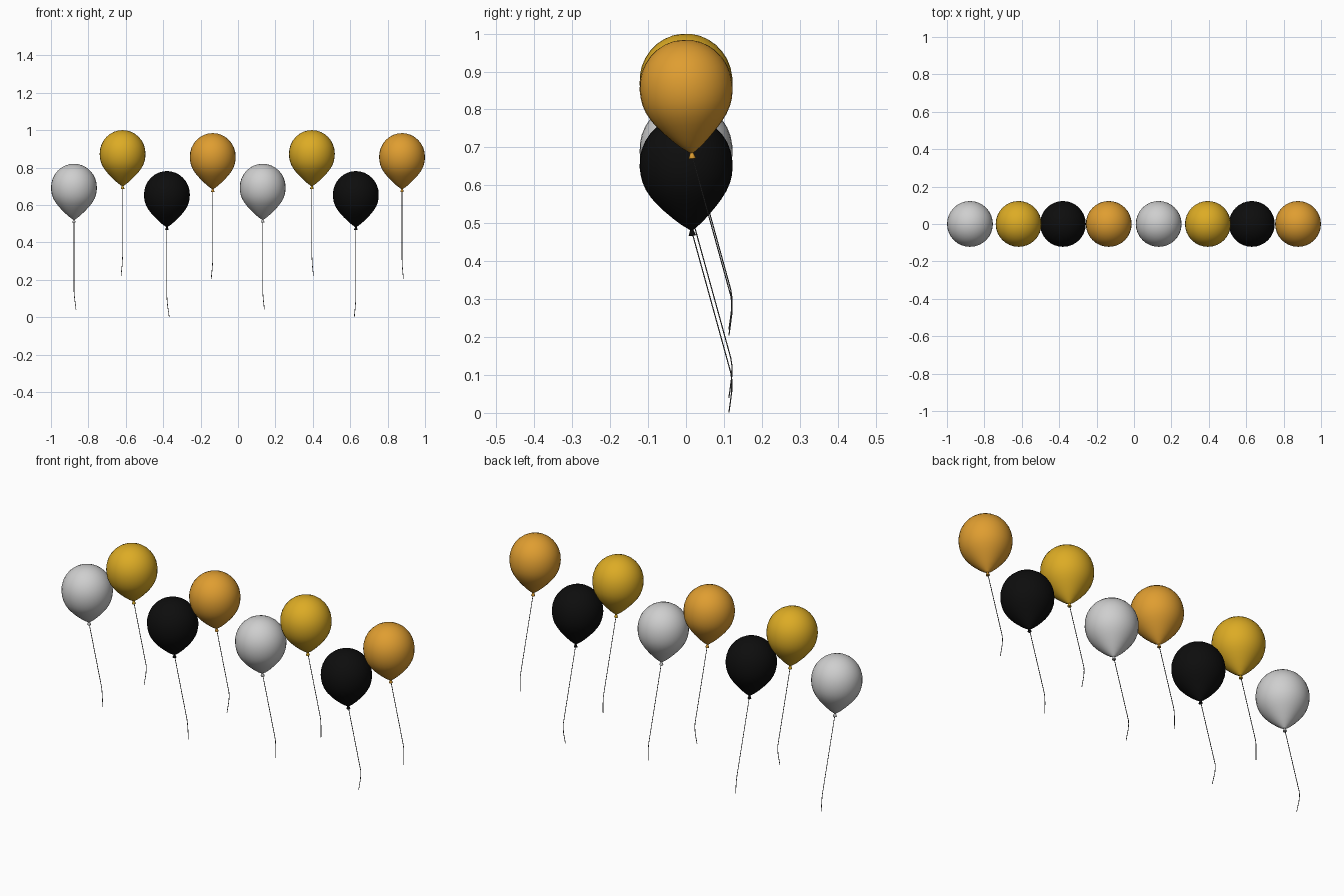
import bpy, bmesh, math
from mathutils import Matrix, Vector

if "Cube" in bpy.data.objects:
    bpy.data.objects.remove(bpy.data.objects["Cube"])


def material(name, rgb):
    m = bpy.data.materials.new(name)
    m.diffuse_color = (*rgb, 1)
    m.use_nodes = True
    m.node_tree.nodes["Principled BSDF"].inputs["Base Color"].default_value = m.diffuse_color
    return m


SILVER = material("silver", (0.62, 0.62, 0.62))
GOLD = material("gold", (0.72, 0.41, 0.018))
BLACK = material("black", (0.004, 0.004, 0.004))
ORANGE = material("orange", (0.74, 0.34, 0.03))
STRING = material("string_grey", (0.08, 0.08, 0.08))

# Half outline (radius, height) below the widest ring; the crown is a quarter circle
R = 0.1225
LOWER = [(0.1215, -0.02), (0.118, -0.04), (0.111, -0.06), (0.1, -0.08),
         (0.085, -0.1), (0.067, -0.12), (0.047, -0.14), (0.027, -0.158),
         (0.012, -0.169), (0.005, -0.174)]
CROWN = [(R * math.cos(a), 0.125 * math.sin(a))
         for a in (math.radians(i * 11.25) for i in range(8, -1, -1))]
CROWN[0] = (0, 0.125)
# Flared knot under the neck
KNOT = [(0.004, -0.173), (0.0055, -0.178), (0.0095, -0.188), (0.0085, -0.190), (0, -0.186)]


def lathe(name, profile, mat, matrix, segments=32):
    bm = bmesh.new()
    verts = [bm.verts.new((r, 0, z)) for r, z in profile]
    edges = [bm.edges.new(pair) for pair in zip(verts, verts[1:])]
    bmesh.ops.spin(bm, geom=verts + edges, cent=(0, 0, 0), axis=(0, 0, 1),
                   angle=math.tau, steps=segments, use_duplicate=False)
    bmesh.ops.remove_doubles(bm, verts=bm.verts, dist=1e-5)
    bmesh.ops.recalc_face_normals(bm, faces=bm.faces)
    bm.transform(matrix)
    for f in bm.faces:
        f.smooth = True
    mesh = bpy.data.meshes.new(name)
    bm.to_mesh(mesh)
    bm.free()
    mesh.materials.append(mat)
    obj = bpy.data.objects.new(name, mesh)
    bpy.context.collection.objects.link(obj)


def string(name, points):
    curve = bpy.data.curves.new(name, 'CURVE')
    curve.dimensions = '3D'
    curve.bevel_depth = 0.0017
    curve.bevel_resolution = 1
    curve.use_fill_caps = True
    spline = curve.splines.new('POLY')
    spline.points.add(len(points) - 1)
    for p, co in zip(spline.points, points):
        p.co = (*co, 1)
    curve.materials.append(STRING)
    bpy.context.collection.objects.link(bpy.data.objects.new(name, curve))


# x position, top height, sideways curl of the string end, colour
BALLOONS = [
    (-0.877, 0.820, 0.011, SILVER), (-0.617, 1.000, -0.008, GOLD),
    (-0.380, 0.781, 0.012, BLACK), (-0.135, 0.984, -0.008, ORANGE),
    (0.132, 0.820, 0.009, SILVER), (0.395, 1.000, 0.008, GOLD),
    (0.630, 0.781, -0.008, BLACK), (0.877, 0.984, 0.007, ORANGE),
]

for i, (x, top, curl, mat) in enumerate(BALLOONS, 1):
    # Body and knot lean slightly so the neck points backwards
    place = Matrix.Translation((x, 0, top - 0.125)) @ Matrix.Rotation(math.radians(5), 4, 'X')
    lathe(f"balloon_{i}", CROWN + LOWER, mat, place)
    lathe(f"knot_{i}", KNOT, mat, place, 12)
    # String hangs back and curls at its end
    base = top - 0.78
    string(f"string_{i}", [Vector((x + dx, y, base + z)) for dx, y, z in (
        (0, 0.016, 0.475), (0, 0.118, 0.105), (0.001 * curl / abs(curl), 0.121, 0.085),
        (curl * 0.35, 0.1205, 0.055), (curl * 0.8, 0.116, 0.02), (curl, 0.113, 0))])
